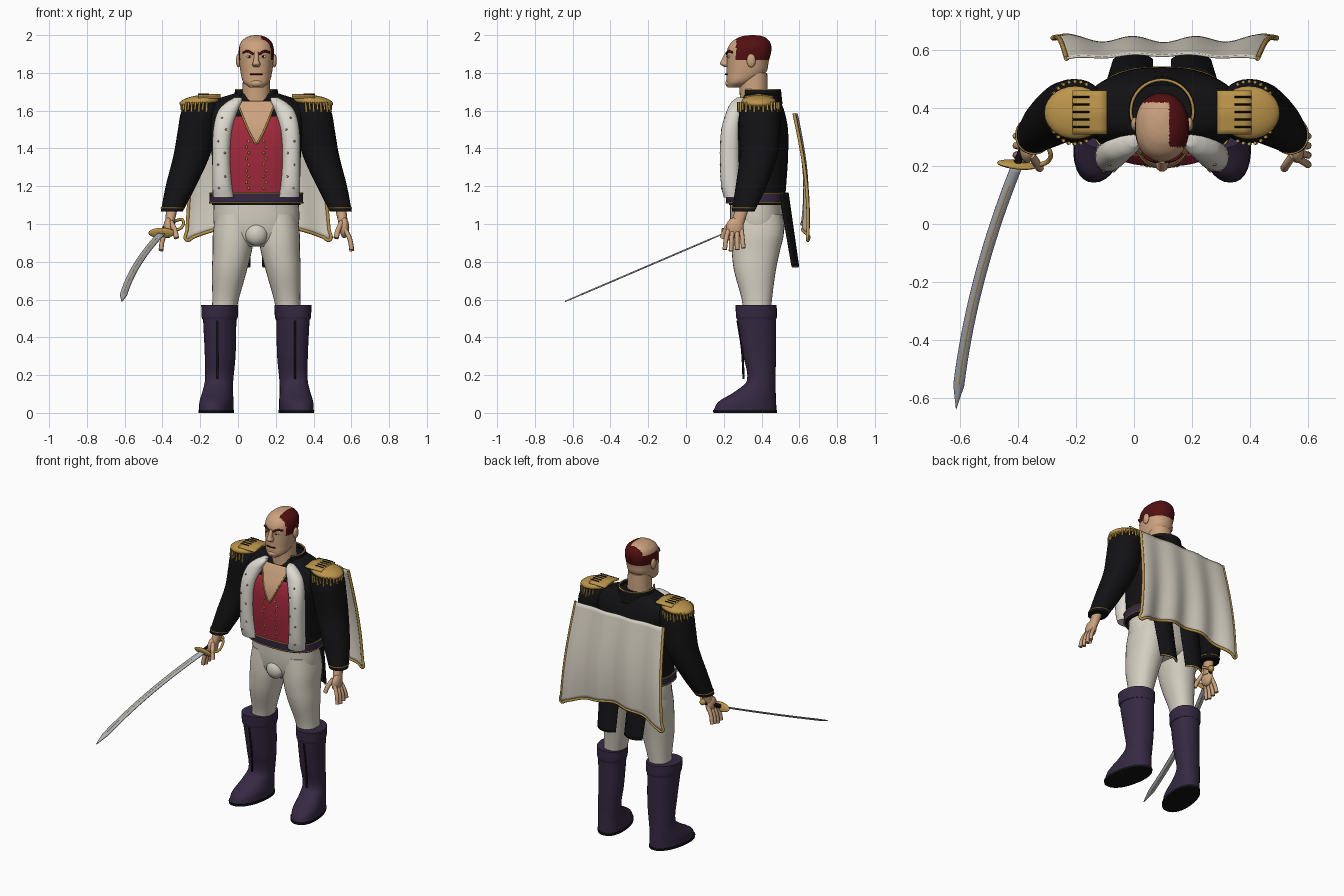
import bpy, bmesh, math
from mathutils import Vector, Matrix

if "Cube" in bpy.data.objects:
    bpy.data.objects.remove(bpy.data.objects["Cube"])

C = 0.097  # the figure's centre line
SIDES = (("right", -1), ("left", 1))


def material(name, *rgb):
    m = bpy.data.materials.new(name)
    m.use_nodes = True
    m.diffuse_color = (*rgb, 1)
    m.node_tree.nodes["Principled BSDF"].inputs["Base Color"].default_value = (*rgb, 1)
    return m


BLACK = material("black cloth", .006, .006, .007)
CREAM = material("cream cloth", .66, .62, .53)
FUR = material("white fur", .72, .70, .63)
GOLD = material("gold", .50, .30, .07)
SKIN = material("skin", .60, .36, .21)
RED = material("red vest", .36, .022, .045)
HAIR = material("dark red hair", .085, .005, .006)
PURPLE = material("purple leather", .036, .022, .055)
STEEL = material("steel", .42, .44, .47)


def add_mesh(name, verts, faces, mats, rule=None, thick=0):
    me = bpy.data.meshes.new(name)
    me.from_pydata(verts, [], faces)
    bm = bmesh.new()
    bm.from_mesh(me)
    bmesh.ops.recalc_face_normals(bm, faces=bm.faces)
    bm.to_mesh(me)
    bm.free()
    for m in mats:
        me.materials.append(m)
    if rule:
        for p in me.polygons:
            p.material_index = rule(p.center)
    ob = bpy.data.objects.new(name, me)
    bpy.context.collection.objects.link(ob)
    if thick:
        mod = ob.modifiers.new("thickness", "SOLIDIFY")
        mod.thickness, mod.offset = thick, 0
    return ob


def sheet(name, f, mat, nu=24, nv=24, thick=.006):
    """Open grid through f(u, v)."""
    verts = [f(i / nu, j / nv) for j in range(nv + 1) for i in range(nu + 1)]
    n = nu + 1
    faces = [(j * n + i, j * n + i + 1, j * n + n + i + 1, j * n + n + i)
             for j in range(nv) for i in range(nu)]
    return add_mesh(name, verts, faces, [mat], thick=thick)


def sample(rings, z):
    """Smoothly blended cross-section (dx, cy, rx, ry) at height z."""
    last = len(rings) - 1
    i = max([k for k in range(last) if rings[k][0] <= z + 1e-6] or [0])
    a, b = rings[i], rings[i + 1]
    p, q = rings[max(i - 1, 0)], rings[min(i + 2, last)]
    h = b[0] - a[0]
    t = (z - a[0]) / h
    out = []
    for k in range(1, 5):
        ma, mb = (b[k] - p[k]) / (b[0] - p[0]) * h, (q[k] - a[k]) / (q[0] - a[0]) * h
        out.append((2*t**3 - 3*t*t + 1) * a[k] + (t**3 - 2*t*t + t) * ma
                   + (3*t*t - 2*t**3) * b[k] + (t**3 - t*t) * mb)
    return out[0], out[1], max(out[2], .004), max(out[3], .004)


def loft(name, rings, mats, side=1, power=2.2, n=32, steps=5, shear=0, rule=None, grow=0, cap=True):
    """Rings are (z, dx, cy, rx, ry), listed from low to high."""
    zs = [a[0] + (b[0] - a[0]) * j / steps for a, b in zip(rings, rings[1:]) for j in range(steps)]
    zs.append(rings[-1][0])
    verts = []
    for z in zs:
        dx, cy, rx, ry = sample(rings, z)
        for i in range(n):
            c, s = math.cos(math.tau * i / n), math.sin(math.tau * i / n)
            y = cy + (ry + grow) * math.copysign(abs(s) ** (2 / power), s)
            x = dx + (rx + grow) * math.copysign(abs(c) ** (2 / power), c) + shear * (.4 - y)
            verts.append((C + side * x, y, z))
    faces = [(j*n + i, j*n + (i + 1) % n, j*n + n + (i + 1) % n, j*n + n + i)
             for j in range(len(zs) - 1) for i in range(n)]
    if cap:
        faces += [tuple(range(n)), tuple(range(len(verts) - n, len(verts)))]
    return add_mesh(name, verts, faces, mats if isinstance(mats, list) else [mats], rule)


def tube(name, pts, r, mat, cyclic=False):
    cu = bpy.data.curves.new(name, "CURVE")
    cu.dimensions, cu.bevel_depth, cu.bevel_resolution = "3D", r, 2
    cu.resolution_u, cu.use_fill_caps = 5, True
    sp = cu.splines.new("BEZIER")
    sp.bezier_points.add(len(pts) - 1)
    for bp, p in zip(sp.bezier_points, pts):
        bp.co = p
        bp.handle_left_type = bp.handle_right_type = "AUTO"
    sp.use_cyclic_u = cyclic
    cu.materials.append(mat)
    ob = bpy.data.objects.new(name, cu)
    bpy.context.collection.objects.link(ob)
    return ob


def ball(name, loc, size, mat, aim=None, n=20):
    bm = bmesh.new()
    bmesh.ops.create_uvsphere(bm, u_segments=n, v_segments=n // 2, radius=1)
    turn = Vector(aim).to_track_quat("Z", "Y").to_matrix().to_4x4() if aim else Matrix()
    bm.transform(Matrix.Translation(loc) @ turn @ Matrix.Diagonal((*size, 1)))
    me = bpy.data.meshes.new(name)
    bm.to_mesh(me)
    bm.free()
    me.materials.append(mat)
    bpy.context.collection.objects.link(bpy.data.objects.new(name, me))


# Jacket body, with a helper that finds its front surface
TORSO = [(1.10, 0, .375, .235, .147), (1.2, 0, .375, .232, .155), (1.35, 0, .375, .235, .165),
         (1.5, 0, .38, .25, .16), (1.6, 0, .39, .27, .13), (1.66, 0, .395, .21, .10), (1.69, 0, .395, .12, .085)]
loft("jacket_body", TORSO, BLACK, power=2.5, n=48)


def front(dx, z, off):
    _, cy, rx, ry = sample(TORSO, z)
    return (C + dx, cy - ry * max(1 - abs(dx / rx) ** 2.5, 0) ** .4 - off, z)


# Vest, open chest and their trim
sheet("vest", lambda u, v: front((u - .5) * .29, 1.13 + .44 * v, .008), RED)
sheet("bare_chest", lambda u, v: front((2 * u - 1) * (.004 + .1 * v ** .85), 1.425 + .225 * v, .014), SKIN)
for label, s in SIDES:
    tube(label + "_neckline", [front(s * (.004 + .1 * v ** .85), 1.425 + .225 * v, .016)
                               for v in (0, .25, .5, .75, 1)], .005, GOLD)
    for i in range(9):
        p = front(s * (.04 + .012 * (i % 2)), 1.19 + .031 * i, .011)
        ball(f"{label}_vest_button_{i}", p, (.006, .005, .008), GOLD, n=8)
    # Fur lapels with small spots
    fur = [(1.14, .172, .245, .056, .045), (1.2, .18, .238, .052, .052), (1.35, .185, .232, .047, .052),
           (1.5, .178, .237, .05, .05), (1.6, .15, .258, .052, .042), (1.645, .118, .275, .04, .035),
           (1.67, .095, .29, .02, .02)]
    loft(label + "_fur_lapel", fur, FUR, s, n=24)
    for i in range(7):
        z = 1.19 + .062 * i
        dx, cy, rx, ry = sample(fur, z)
        ball(f"{label}_fur_spot_{i}", (C + s * (dx + .018 * (-1) ** i), cy - ry * .93, z), (.006,) * 3, GOLD, n=8)

# Belt with gold edges
loft("belt", [(z, *sample(TORSO, z)) for z in (1.115, 1.16)], PURPLE, power=2.5, n=48, grow=.014)
for label, z in (("lower", 1.113), ("upper", 1.162)):
    _, cy, rx, ry = sample(TORSO, z)
    loop = [math.tau * i / 32 for i in range(32)]
    sgn = lambda a: math.copysign(abs(a) ** .8, a)
    tube(label + "_belt_edge", [(C + (rx + .013) * sgn(math.cos(a)), cy + (ry + .013) * sgn(math.sin(a)), z)
                                for a in loop], .004, GOLD, True)

# Standing collar, open at the front
arc = lambda u, r, z: (C + r * math.sin(math.tau * .74 * (u - .5)), .39 + r * math.cos(math.tau * .74 * (u - .5)), z)
sheet("collar", lambda u, v: arc(u, .115 - .008 * v, 1.635 + .075 * v), BLACK, thick=.012)
tube("collar_edge", [arc(i / 16, .108, 1.71) for i in range(17)], .005, GOLD)

# Neck and head; the hair covers one half of the crown and a low band behind
loft("neck", [(1.56, 0, .36, .10, .08), (1.65, 0, .36, .078, .075), (1.8, 0, .355, .07, .075)], SKIN)


def hair_rule(p):
    if p.z < 1.865 or p.y < .265:
        return 0
    return int(p.x > C + .025 or p.y > .42 or (p.z < 1.935 and p.y > .285))


loft("head", [(1.722, 0, .255, .035, .035), (1.75, 0, .283, .068, .068), (1.8, 0, .318, .083, .103),
              (1.86, 0, .327, .09, .111), (1.92, 0, .335, .093, .117), (1.96, 0, .342, .083, .104),
              (1.985, 0, .348, .058, .076), (1.996, 0, .352, .033, .046), (2.0, 0, .354, .008, .01)],
     [SKIN, HAIR], n=64, steps=7, rule=hair_rule)
loft("nose", [(1.83, 0, .218, .014, .012), (1.845, 0, .208, .022, .026), (1.865, 0, .208, .015, .022),
              (1.91, 0, .222, .011, .012)], SKIN, n=16)
ball("chin", (C, .232, 1.745), (.036, .024, .022), SKIN)
tube("mouth", [(C + d, .209 + abs(d) * .25, 1.793) for d in (-.032, 0, .032)], .004, HAIR)
for label, s in SIDES:
    ball(label + "_ear", (C + s * .095, .345, 1.865), (.013, .024, .036), SKIN)
    ball(label + "_eye", (C + s * .036, .226, 1.886), (.015, .008, .007), FUR)
    ball(label + "_pupil", (C + s * .036, .219, 1.886), (.006, .004, .006), BLACK, n=10)
    tube(label + "_eyebrow", [(C + s * d, y, z) for d, y, z in
                              ((.014, .217, 1.898), (.045, .224, 1.915), (.07, .246, 1.908))], .006, HAIR)

for label, s in SIDES:
    # Sleeve, cuff edge and hand
    loft(label + "_sleeve", [(1.065, .448, .302, .058, .06), (1.2, .40, .345, .08, .082), (1.37, .34, .385, .097, .1),
                             (1.5, .315, .39, .1, .108), (1.6, .295, .39, .1, .108), (1.645, .28, .39, .075, .08),
                             (1.665, .27, .39, .035, .04)], BLACK, s)
    tube(label + "_cuff_edge", [(C + s * (.443 + .061 * math.cos(a)), .307 + .063 * math.sin(a), 1.085)
                                for a in [math.tau * i / 12 for i in range(12)]], .004, GOLD, True)
    loft(label + "_wrist", [(.99, .462, .268, .024, .035), (1.09, .445, .3, .03, .036)], SKIN, s, n=16)
    ball(label + "_palm", (C + s * .466, .258, .98), (.026, .047, .055), SKIN)
    for i in range(4):
        tube(f"{label}_finger_{i}", [(C + s * .468, .227 + .022 * i, .975), (C + s * .495, .212 + .029 * i, .92),
                                     (C + s * .505, .205 + .033 * i, .856 + .008 * abs(i - 1))], .0125, SKIN)
    tube(label + "_thumb", [(C + s * d, y, z) for d, y, z in
                            ((.452, .238, 1.01), (.432, .208, .965), (.422, .192, .925))], .014, SKIN)

    # Shoulder board with ridges and hanging fringe
    ball(label + "_epaulette", (C + s * .30, .385, 1.648), (.092, .108, .034), GOLD, (s * .12, 0, 1), 28)
    sheet(label + "_epaulette_strap", lambda u, v: (C + s * (.19 + .12 * u), .31 + .15 * v, 1.683 - .012 * abs(2*v - 1)),
          GOLD, 4, 8, .012)
    for i in range(5):
        tube(f"{label}_epaulette_ridge_{i}", [(C + s * d, .335 + .026 * i, 1.689) for d in (.25, .31)], .003, BLACK)
    for i in range(19):
        a = math.radians(-115 + 230 * i / 18)
        x, y = C + s * (.30 + .092 * math.cos(a)), .385 + .108 * math.sin(a)
        tube(f"{label}_fringe_{i}", [(x, y, 1.645), (x + s * .004, y, 1.592 + .012 * (i % 2))], .006, GOLD)

    # Trouser leg
    loft(label + "_trouser_leg", [(.5, .175, .375, .062, .07), (.6, .163, .375, .07, .08), (.75, .143, .365, .092, .11),
                                  (.86, .127, .37, .104, .128), (.95, .12, .38, .11, .138), (1.05, .11, .38, .105, .13)],
         CREAM, s)

    # Boot, cuff, sole and lace
    loft(label + "_boot", [(.015, .2, .313, .088, .166), (.06, .2, .325, .087, .152), (.11, .2, .365, .079, .11),
                           (.17, .197, .398, .074, .076), (.3, .19, .39, .08, .086), (.48, .19, .375, .086, .101),
                           (.56, .19, .373, .089, .104)], PURPLE, s, shear=.14)
    loft(label + "_boot_cuff", [(.495, .19, .373, .09, .104), (.51, .19, .373, .094, .108), (.572, .19, .371, .096, .109)],
         PURPLE, s, shear=.14)
    loft(label + "_sole", [(0, .2, .313, .09, .168), (.016, .2, .313, .091, .17)], BLACK, s, shear=.14)
    tube(label + "_boot_lace", [(C + s * .205, y, z) for y, z in ((.305, .18), (.296, .34), (.273, .49))], .006, BLACK)

    # Coat tail with gold hem
    tail = lambda u, v: (C + s * (.035 + (.15 - .02 * v) * u), .527 + .055 * v - .03 * (2*u - 1) ** 2 * (1 - .4*v)
                         + .01 * math.sin(math.pi * u), 1.16 - .385 * v)
    sheet(label + "_coat_tail", tail, BLACK, thick=.014)
    tube(label + "_coat_tail_hem", [tail(i / 6, 1) for i in range(7)], .006, GOLD)
    ball(label + "_buttock", (C + s * .10, .435, .99), (.108, .088, .1), CREAM)

# Trouser seat
loft("trouser_seat", [(.88, 0, .375, .10, .09), (.92, 0, .378, .19, .125), (1.0, 0, .378, .225, .142),
                      (1.12, 0, .375, .225, .142)], CREAM, n=40)
ball("trouser_front", (C, .262, .945), (.06, .045, .06), CREAM)


# Waved half cape with gold edging
def cape(u, v):
    e = 2 * u - 1
    wave = .013 * math.cos(math.pi * 3.4 * e) * (.3 + .7 * v)
    return (C + .01 * v + (.33 + .05 * v) * e, .585 + .05 * math.sin(2.2 * v) - .014 * e * e * (1 - 2 * v) - wave,
            1.585 - v * (.585 + .085 * e * e))


sheet("cape", cape, CREAM, 48, 24, .008)
edge = [(0, i / 12) for i in range(12)] + [(i / 20, 1) for i in range(20)] + [(1, 1 - i / 12) for i in range(13)]
tube("cape_edging", [cape(*p) for p in edge], .009, GOLD)


# Curved sabre held in the right hand
def blade_path(t):
    return Vector((-.405 - .34 * t + .13 * t * t, .2 - .84 * t, .95 - .36 * t))


def blade(u, v):
    across = Vector((1, -.34 + .26 * v, -.15 + .11 * v)).normalized()
    return blade_path(v) + across * (2 * u - 1) * .019 * min(1, (1.002 - v) / .1)


sheet("sabre_blade", blade, STEEL, 2, 40, .007)
tube("sabre_inlay", [blade_path(.08 + .082 * i) for i in range(11)], .0045, GOLD)
GRIP = Vector((-.405, .205, .952))
ball("sabre_guard", GRIP, (.07, .03, .012), GOLD, (.1, .9, .4))
tube("sabre_grip", [GRIP, (-.385, .255, .98), (-.352, .315, 1.01)], .014, BLACK)
ball("sabre_pommel", (-.35, .32, 1.012), (.02, .02, .02), GOLD)
tube("knuckle_bow", [(-.345, .203, .965), (-.3, .215, .98), (-.292, .255, 1.02), (-.35, .32, 1.012)], .008, GOLD)

# Smooth shading with sharp edges kept
bpy.ops.object.select_all(action="DESELECT")
for ob in bpy.context.collection.objects:
    if ob.type == "MESH":
        ob.select_set(True)
        bpy.context.view_layer.objects.active = ob
bpy.ops.object.shade_smooth_by_angle(angle=math.radians(45))
